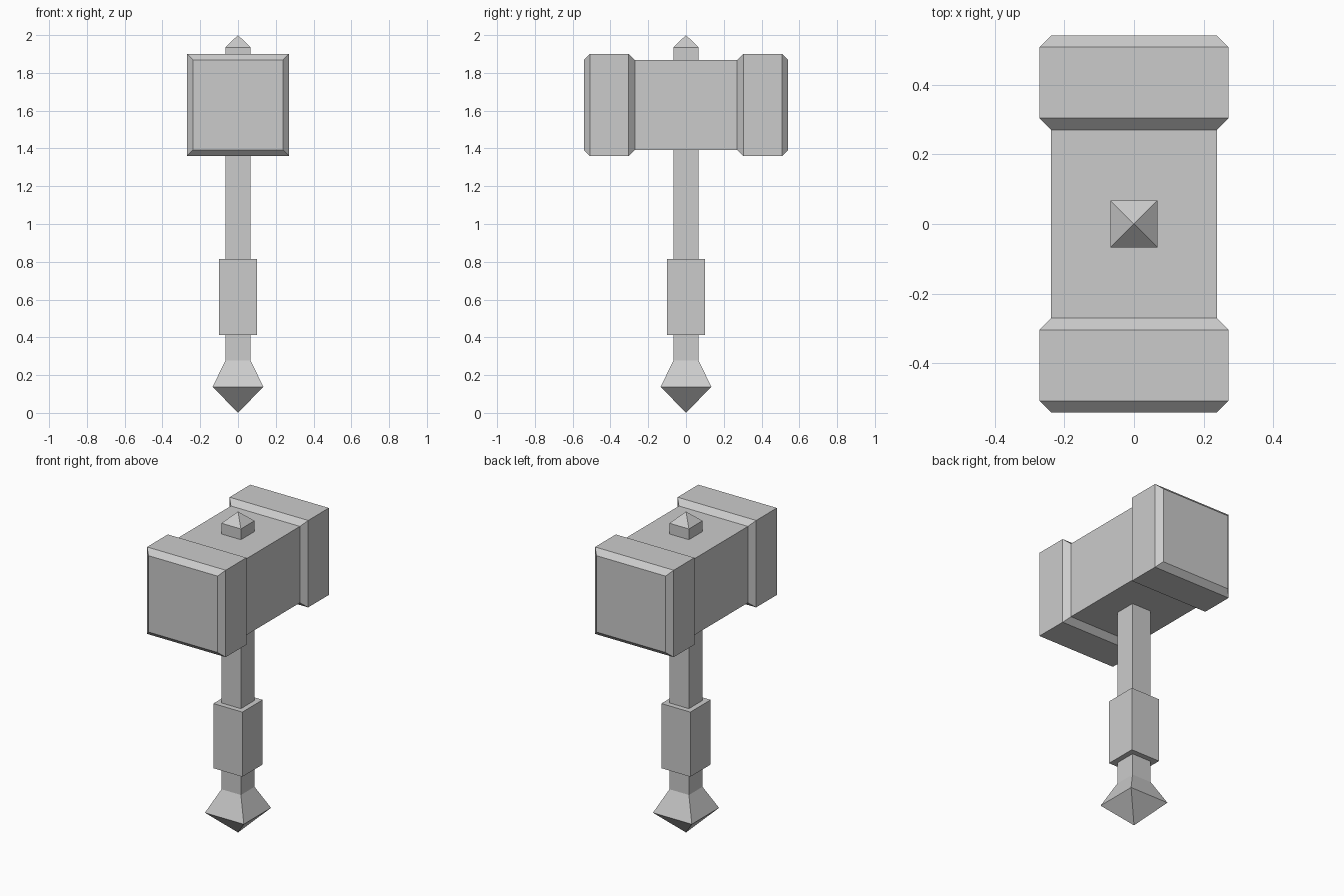
import bpy
import bmesh
from mathutils import Matrix, Vector
from math import radians

cube = bpy.data.objects.get("Cube")
if cube:
    bpy.data.objects.remove(cube, do_unlink=True)

grey = bpy.data.materials.new("plain grey")
grey.use_nodes = True
colour = (0.6, 0.6, 0.6, 1)
grey.diffuse_color = colour
grey.node_tree.nodes["Principled BSDF"].inputs["Base Color"].default_value = colour


def square_profile(name, profile, matrix=Matrix()):
    """Skin square sections (height, half width) along z; zero width is a point."""
    bm = bmesh.new()
    corners = [(-1, -1), (1, -1), (1, 1), (-1, 1)]
    rings = []
    for z, half in profile:
        if half == 0:
            rings.append([bm.verts.new((0, 0, z))] * 4)
        else:
            rings.append([bm.verts.new((x * half, y * half, z)) for x, y in corners])
    for low, high in zip(rings, rings[1:]):
        for i in range(4):
            j = (i + 1) % 4
            loop = [low[i], low[j], high[j], high[i]]
            bm.faces.new(list(dict.fromkeys(loop)))
    for ring in (rings[0], rings[-1]):
        if len(set(ring)) == 4:
            bm.faces.new(ring)
    bm.transform(matrix)
    bmesh.ops.recalc_face_normals(bm, faces=bm.faces)
    mesh = bpy.data.meshes.new(name)
    bm.to_mesh(mesh)
    bm.free()
    mesh.materials.append(grey)
    obj = bpy.data.objects.new(name, mesh)
    bpy.context.collection.objects.link(obj)
    return obj


# Handle with flared, pointed pommel and pyramid tip
square_profile("handle", [(0, 0), (0.138, 0.134), (0.277, 0.067),
                          (1.935, 0.067), (2.0, 0)])

# Thicker grip sleeve
square_profile("grip", [(0.412, 0.1), (0.815, 0.1)])

# Head: square block with a chamfered striking cap at each end
half_head = [(0.27, 0.238), (0.304, 0.271), (0.508, 0.271), (0.541, 0.238)]
mirrored = [(-y, half) for y, half in reversed(half_head)]
lay_down = Matrix.Translation(Vector((0, 0, 1.63))) @ Matrix.Rotation(radians(90), 4, "X")
square_profile("hammer_head", mirrored + half_head, lay_down)
